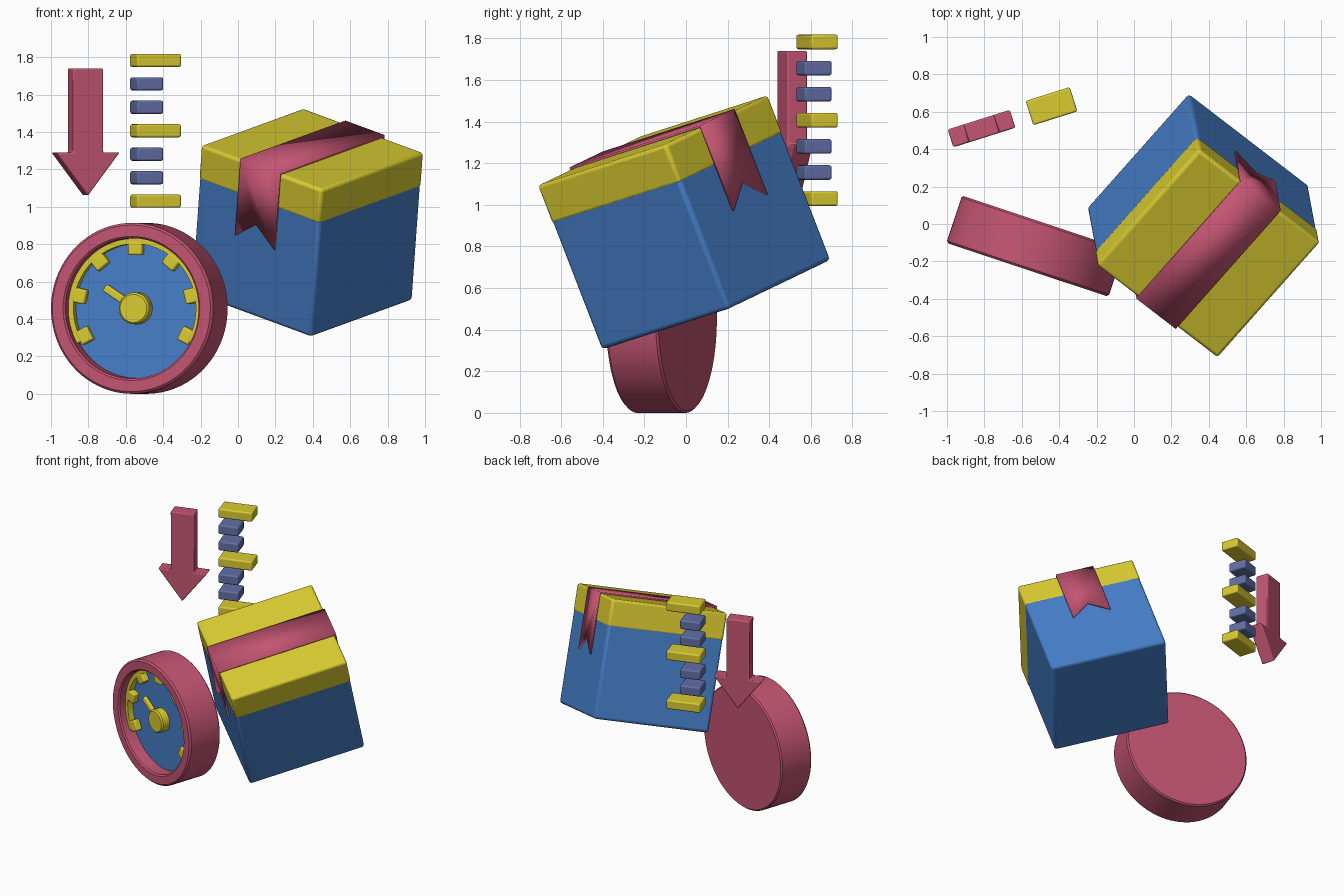
import bpy, bmesh, math
from mathutils import Matrix, Vector

if "Cube" in bpy.data.objects:
    bpy.data.objects.remove(bpy.data.objects["Cube"])


def material(name, rgb):
    m = bpy.data.materials.new(name)
    m.diffuse_color = (*rgb, 1)
    m.use_nodes = True
    m.node_tree.nodes["Principled BSDF"].inputs["Base Color"].default_value = m.diffuse_color
    return m


PINK = material("pink", (0.55, 0.09, 0.17))
BLUE = material("blue", (0.06, 0.21, 0.58))
YELLOW = material("yellow", (0.70, 0.60, 0.03))
SLATE = material("slate", (0.12, 0.16, 0.38))


def finish(name, bm, mat, frame, bevel=0.0):
    bmesh.ops.recalc_face_normals(bm, faces=bm.faces)
    me = bpy.data.meshes.new(name)
    bm.to_mesh(me)
    bm.free()
    ob = bpy.data.objects.new(name, me)
    bpy.context.collection.objects.link(ob)
    me.materials.append(mat)
    ob.matrix_world = frame
    if bevel:
        mod = ob.modifiers.new("bevel", "BEVEL")
        mod.width, mod.segments = bevel, 3
        mod.limit_method = "ANGLE"
    bpy.ops.object.select_all(action="DESELECT")
    ob.select_set(True)
    bpy.context.view_layer.objects.active = ob
    bpy.ops.object.shade_smooth_by_angle(angle=math.radians(35))
    return ob


def box(name, center, size, mat, frame, bevel=0.01):
    bm = bmesh.new()
    bmesh.ops.create_cube(bm, size=1, matrix=Matrix.Translation(center) @ Matrix.Diagonal((*size, 1)))
    return finish(name, bm, mat, frame, bevel)


def prism(name, outline, y0, y1, mat, frame, bevel=0.0):
    """Extrude an x/z outline between two depths."""
    bm = bmesh.new()
    face = bm.faces.new([bm.verts.new((x, y0, z)) for x, z in outline])
    new = bmesh.ops.extrude_face_region(bm, geom=[face])["geom"]
    bmesh.ops.translate(bm, vec=(0, y1 - y0, 0), verts=[v for v in new if isinstance(v, bmesh.types.BMVert)])
    return finish(name, bm, mat, frame, bevel)


def lathe(name, profile, mat, frame, steps=96):
    """Turn a radius/depth profile around the local y axis."""
    bm = bmesh.new()
    vs = [bm.verts.new((r, d, 0)) for r, d in profile]
    edges = [bm.edges.new(p) for p in zip(vs, vs[1:])]
    bmesh.ops.spin(bm, geom=vs + edges, cent=(0, 0, 0), axis=(0, 1, 0),
                   angle=math.tau, steps=steps, use_duplicate=False)
    bmesh.ops.remove_doubles(bm, verts=bm.verts, dist=1e-4)
    return finish(name, bm, mat, frame)


# Tilted parcel: local origin at the middle of its top face
u = Vector((0.55, 0.62, 0.20)).normalized()
n = u.cross(Vector((-0.65, 0.50, 0.24))).normalized()
v = n.cross(u)
parcel = Matrix((u, v, n)).transposed().to_4x4()
parcel.translation = (0.398, -0.16, 1.31)
box("parcel_body", (0, 0, -0.51), (0.846, 0.846, 0.68), BLUE, parcel, 0.02)
box("parcel_lid", (0, 0, -0.10), (0.85, 0.85, 0.20), YELLOW, parcel, 0.018)

# Tape over the lid with notched tails on both sides
bm = bmesh.new()
h, w = 0.424, 0.138
top = {}
for s in (-1, 1):
    a, b = bm.verts.new((s * h, -w, 0)), bm.verts.new((s * h, w, 0))
    tail = [bm.verts.new((s * h, y, z)) for y, z in ((w, -0.43), (0, -0.325), (-w, -0.43))]
    bm.faces.new([a, b] + tail)
    top[s] = (a, b)
bm.faces.new((top[-1][0], top[1][0], top[1][1], top[-1][1]))
bm.normal_update()
tape = finish("parcel_tape", bm, PINK, parcel)
if sum(f.normal.z for f in tape.data.polygons) < 0:
    tape.data.flip_normals()
solid = tape.modifiers.new("thickness", "SOLIDIFY")
solid.thickness, solid.offset, solid.use_even_offset = 0.011, 1, True

# Round gauge: local origin at the middle of its front rim
gauge = Matrix.Translation((-0.57, -0.245, 0.457)) @ Matrix.Rotation(math.radians(-18.4), 4, "Z")
lathe("gauge_housing", [(0, 0.266), (0.447, 0.266), (0.457, 0.256), (0.457, 0.012), (0.445, 0),
                        (0.385, 0), (0.375, 0.01), (0.375, 0.11), (0, 0.11)], PINK, gauge)
lathe("gauge_dial", [(0, 0.10), (0.374, 0.10), (0.374, 0.109), (0, 0.109)], BLUE, gauge)
lathe("gauge_hub", [(0, 0.035), (0.075, 0.035), (0.085, 0.045), (0.085, 0.102), (0, 0.102)], YELLOW, gauge, 48)

# Scale arc and seven ticks
angles = [math.radians(-30 + 240 * i / 60) for i in range(61)]
arc = [(r * math.cos(t), r * math.sin(t))
       for r, ts in ((0.374, angles), (0.345, angles[::-1])) for t in ts]
prism("gauge_scale", arc, 0.055, 0.102, YELLOW, gauge)
for i in range(7):
    turn = Matrix.Rotation(-math.radians(90 + (i - 3) * 39), 4, "Y")
    box(f"gauge_tick_{i + 1}", (0.321, 0.078, 0), (0.072, 0.05, 0.08), YELLOW, gauge @ turn)

# Needle
turn = Matrix.Rotation(-math.radians(147), 4, "Y")
box("gauge_needle", (0.11, 0.07, 0), (0.19, 0.03, 0.042), YELLOW, gauge @ turn, 0.008)

# Down arrow
ruler_turn = Matrix.Rotation(math.radians(17.5), 4, "Z")
arrow = Matrix.Translation((-0.815, 0.51, 0)) @ ruler_turn
half = [(0.0, 1.06), (0.177, 1.29), (0.085, 1.29), (0.085, 1.74)]
prism("down_arrow", half + [(-x, z) for x, z in half[:0:-1]], -0.05, 0.05, PINK, arrow, 0.008)

# Floating scale marks: long yellow, short slate, aligned on the left
marks = Matrix.Translation((-0.441, 0.63, 0)) @ ruler_turn
for i in range(7):
    long = i % 3 == 0
    width = 0.247 if long else 0.147
    box(f"scale_mark_{i + 1}", (-0.1235 + width / 2, 0, 1.03 + 0.1255 * i), (width, 0.136, 0.07),
        YELLOW if long else SLATE, marks)
